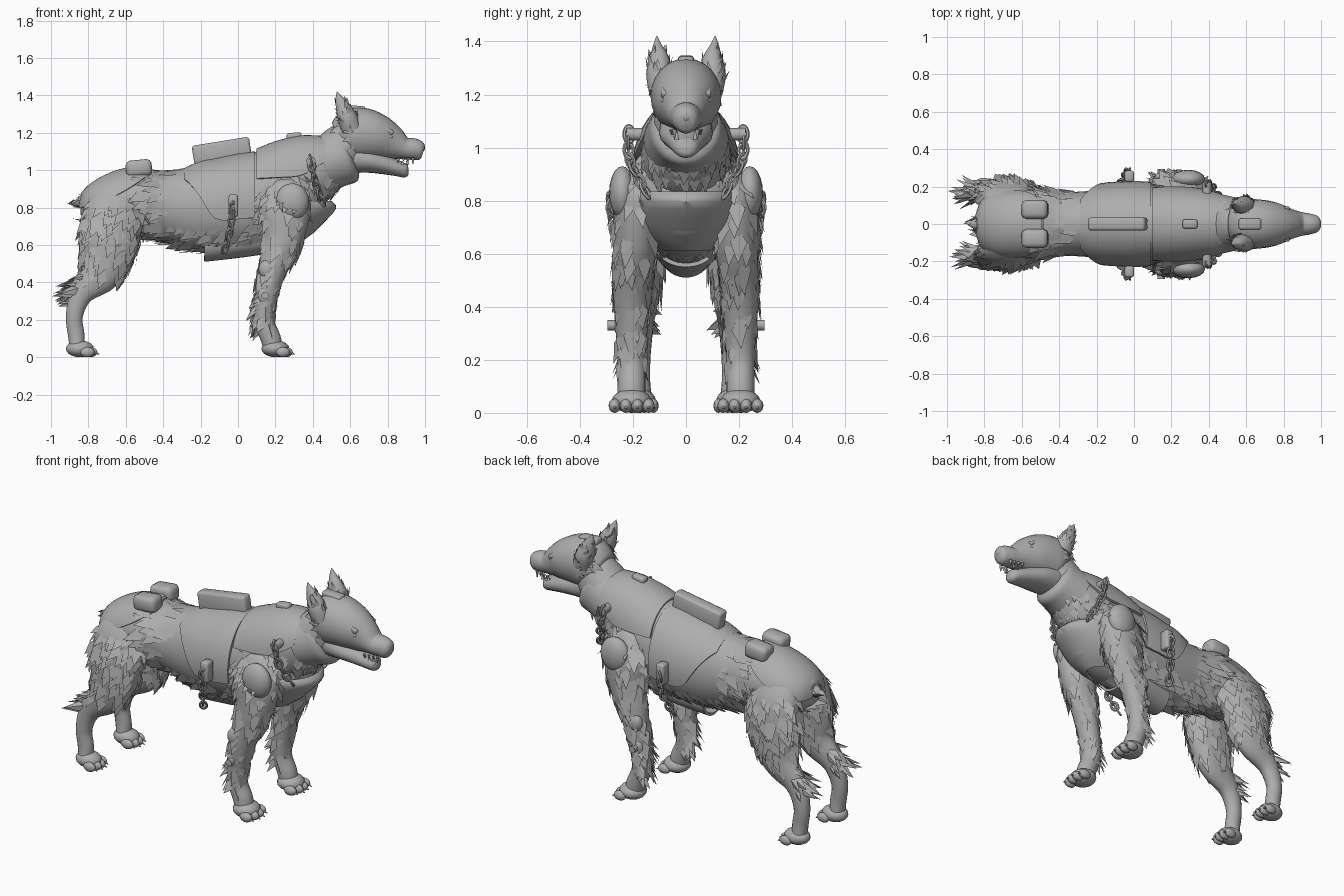
import bpy, bmesh, math, random
from mathutils import Vector, Matrix

random.seed(4)
cube = bpy.data.objects.get("Cube")
if cube:
    bpy.data.objects.remove(cube, do_unlink=True)

grey = bpy.data.materials.new("plain grey")
grey.use_nodes = True
grey.diffuse_color = (0.42, 0.42, 0.42, 1)
grey.node_tree.nodes["Principled BSDF"].inputs["Base Color"].default_value = (0.42, 0.42, 0.42, 1)
SIDES = (("left", 1), ("right", -1))


def finish(bm, name, angle=40):
    """Turn a bmesh into a named, shaded object."""
    mesh = bpy.data.meshes.new(name)
    bm.to_mesh(mesh)
    bm.free()
    mesh.materials.append(grey)
    obj = bpy.data.objects.new(name, mesh)
    bpy.context.collection.objects.link(obj)
    bpy.ops.object.select_all(action='DESELECT')
    obj.select_set(True)
    bpy.context.view_layer.objects.active = obj
    bpy.ops.object.shade_smooth_by_angle(angle=math.radians(angle))
    return obj


def smooth_path(pts, steps=4):
    p = [Vector(q) for q in pts]
    p = [p[0]] + p + [p[-1]]
    out = []
    for a, b, c, d in zip(p, p[1:], p[2:], p[3:]):
        for i in range(steps):
            t = i / steps
            out.append((b * 2 + (c - a) * t + (a * 2 - b * 5 + c * 4 - d) * t * t
                        + (b * 3 - a - c * 3 + d) * t ** 3) * 0.5)
    return out + [p[-1]]


def loft(name, pts, n=20, side=1):
    """Round body along a path of (x, y, z, half width, half height)."""
    path = smooth_path([(x, y * side, z, w, h) for x, y, z, w, h in pts])
    spots = [Vector(q[:3]) for q in path]
    bm = bmesh.new()
    rings = []
    for i, q in enumerate(path):
        t = (spots[min(i + 1, len(path) - 1)] - spots[max(i - 1, 0)]).normalized()
        up = t.cross(Vector((0, 1, 0))).normalized()
        rings.append([bm.verts.new(spots[i] + Vector((0, q[3] * math.cos(a), 0)) + up * q[4] * math.sin(a))
                      for a in (math.tau * k / n for k in range(n))])
    for r, s in zip(rings, rings[1:]):
        for k in range(n):
            bm.faces.new((r[k], r[(k + 1) % n], s[(k + 1) % n], s[k]))
    bm.faces.new(rings[0])
    bm.faces.new(rings[-1])
    bmesh.ops.recalc_face_normals(bm, faces=bm.faces)
    return finish(bm, name, 60)


def shell(name, rows, upright=False, n=24):
    """Curved armour plate from rows of (position, centre, half width, height, arc)."""
    bm = bmesh.new()
    grid = []
    for u, c, w, h, arc in smooth_path(rows, 3):
        line = []
        for k in range(n + 1):
            a = math.radians(arc) * (2 * k / n - 1)
            y, r = w * math.sin(a), c + h * math.cos(a)
            line.append(bm.verts.new((r, y, u) if upright else (u, y, r)))
        grid.append(line)
    for r, s in zip(grid, grid[1:]):
        for k in range(n):
            bm.faces.new((r[k], r[k + 1], s[k + 1], s[k]))
    bmesh.ops.recalc_face_normals(bm, faces=bm.faces)
    bmesh.ops.solidify(bm, geom=bm.faces[:], thickness=0.015)
    bmesh.ops.recalc_face_normals(bm, faces=bm.faces)
    return finish(bm, name)


def ball(name, loc, size):
    bm = bmesh.new()
    bmesh.ops.create_uvsphere(bm, u_segments=16, v_segments=10, radius=1,
                              matrix=Matrix.LocRotScale(Vector(loc), None, Vector(size)))
    return finish(bm, name, 60)


def box(name, loc, size, tilt=0, bevel=0.012):
    bm = bmesh.new()
    bmesh.ops.create_cube(bm, size=1, matrix=Matrix.Diagonal((*size, 1)))
    bmesh.ops.bevel(bm, geom=bm.edges[:], offset=bevel, segments=2, profile=0.5, affect='EDGES')
    bm.transform(Matrix.Translation(loc) @ Matrix.Rotation(tilt, 4, 'Y'))
    return finish(bm, name, 50)


def rod(name, loc, r1, r2, depth, axis='Z', turn=0):
    bm = bmesh.new()
    bmesh.ops.create_cone(bm, cap_ends=True, segments=12, radius1=r1, radius2=r2, depth=depth,
                          matrix=Matrix.Translation(loc) @ Matrix.Rotation(turn, 4, axis))
    return finish(bm, name)


def fur(name, body, count, flow, length, keep=lambda c: True, lift=0.13):
    """Scatter folded pointed tufts that lie along the body."""
    mesh = body.data
    faces = [f for f in mesh.polygons if keep(f.center)]
    bm = bmesh.new()
    for f in random.choices(faces, weights=[f.area for f in faces], k=count):
        corner = mesh.vertices[random.choice(f.vertices)].co
        p = f.center.lerp(corner, random.random())
        n = f.normal
        d = Vector(flow) + Vector([random.uniform(-0.2, 0.2) for _ in range(3)])
        d = d - n * d.dot(n)
        if d.length < 0.2:
            continue
        d.normalize()
        size = length * random.uniform(0.6, 1.25)
        wide = d.cross(n) * size * 0.26
        root = bm.verts.new(p - n * 0.004)
        left = bm.verts.new(p + d * size * 0.35 + wide + n * size * 0.02)
        right = bm.verts.new(p + d * size * 0.35 - wide + n * size * 0.02)
        tip = bm.verts.new(p + d * size + n * size * lift)
        bm.faces.new((root, right, tip))
        bm.faces.new((root, tip, left))
    return finish(bm, name, 50)


def chain(name, pts, count, side):
    """Interlocking oval links along a path."""
    path = smooth_path([(x, y * side, z) for x, y, z in pts], 12)
    for i in range(count):
        k = round(i * (len(path) - 2) / (count - 1))
        q = (path[k + 1] - path[k]).to_track_quat('X', 'Z')
        q = q @ Matrix.Rotation(math.pi / 2 * (i % 2), 3, 'X').to_quaternion()
        bpy.ops.mesh.primitive_torus_add(major_segments=14, minor_segments=6, major_radius=0.018, minor_radius=0.007,
                                         location=path[k], rotation=q.to_euler())
        link = bpy.context.object
        link.name = f"{name}_link_{i + 1}"
        link.scale.x = 1.6
        link.data.materials.append(grey)
        bpy.ops.object.shade_smooth_by_angle()


# Torso, neck and tail
torso = loft("torso", [(-.84, 0, .82, .05, .06), (-.78, 0, .82, .15, .11), (-.65, 0, .83, .18, .16),
                       (-.5, 0, .83, .185, .17), (-.38, 0, .81, .17, .19), (-.2, 0, .8, .18, .23),
                       (0, 0, .82, .2, .25), (.2, 0, .85, .2, .26), (.35, 0, .86, .185, .22),
                       (.42, 0, .87, .13, .15), (.46, 0, .88, .04, .06)], 28)
fur("torso_fur", torso, 420, (-1, 0, -.6), .11,
    lambda c: c.x < .26 and (c.z < .72 or -.5 < c.x < -.3 or (c.x > .1 and c.z < .92)))
fur("chest_fur", torso, 70, (-.3, 0, -1), .09, lambda c: c.x > .3 and c.z > .9)
neck = loft("neck", [(.25, 0, .92, .18, .2), (.4, 0, 1, .165, .18), (.5, 0, 1.06, .14, .14),
                     (.58, 0, 1.13, .12, .13), (.64, 0, 1.16, .1, .1)])
fur("throat_fur", neck, 60, (-.3, 0, -1), .08, lambda c: .88 < c.z < 1 and c.x > .35)
tail = loft("tail", [(-.76, 0, .84, .06, .05), (-.83, 0, .83, .04, .035), (-.89, 0, .82, .005, .005)], 12)
fur("tail_fur", tail, 30, (-1, 0, -.2), .06)

# Head
head = loft("head", [(.53, 0, 1.17, .09, .09), (.6, 0, 1.19, .13, .14), (.68, 0, 1.19, .13, .14),
                     (.76, 0, 1.17, .115, .12), (.83, 0, 1.142, .085, .092), (.89, 0, 1.117, .065, .06),
                     (.94, 0, 1.112, .056, .058), (.975, 0, 1.1, .045, .05), (.99, 0, 1.095, .03, .032)], 24)
fur("cheek_fur", head, 50, (-1, 0, -.3), .06, lambda c: c.x < .64 and abs(c.y) > .07)
loft("lower_jaw", [(.6, 0, 1.07, .1, .09), (.7, 0, 1.05, .1, .065), (.8, 0, 1.025, .075, .05),
                   (.87, 0, 1.004, .055, .04), (.9, 0, .995, .04, .035), (.912, 0, .994, .018, .016)])
ball("nose", (.977, 0, 1.118), (.023, .026, .024))
box("crown_plate", (.62, 0, 1.325), (.12, .06, .04), .05)
for label, s in SIDES:
    ball(f"{label}_eye", (.812, .085 * s, 1.178), (.016, .01, .01))
    box(f"{label}_brow", (.79, .072 * s, 1.218), (.09, .045, .025), .5, .008)
    for i in range(4):
        x, y = .86 + i * .025, (.055 - i * .004) * s
        fang = .035 if i == 3 else .02
        rod(f"{label}_upper_tooth_{i + 1}", (x, y, 1.068 - fang / 2), .002, .009, fang)
        rod(f"{label}_lower_tooth_{i + 1}", (x - .03, y * .8, 1.03 + fang / 2), .009, .002, fang)
    ear = loft(f"{label}_ear", [(.61, .09, 1.21, .05, .055), (.585, .1, 1.28, .05, .052),
                                (.56, .1, 1.34, .036, .04), (.54, .107, 1.385, .017, .02),
                                (.53, .11, 1.42, .002, .002)], 14, s)
    fur(f"{label}_ear_fur", ear, 40, (-.3, 0, 1), .045, lambda c: c.z < 1.36, .25)

# Harness and armour plates
loft("collar", [(.46, 0, 1.03, .16, .15), (.53, 0, 1.055, .145, .145), (.585, 0, 1.075, .13, .145),
                (.605, 0, 1.083, .1, .11)], 28)
shell("saddle_plate", [(-.29, .8, .19, .21, 42), (-.2, .8, .215, .25, 78), (-.12, .8, .225, .265, 103),
                       (0, .81, .23, .28, 105), (.09, .82, .225, .28, 105)])
shell("yoke_plate", [(.1, .9, .2, .215, 75), (.2, .92, .205, .235, 80), (.33, .95, .195, .235, 85),
                     (.42, 1, .175, .185, 85), (.47, 1.02, .16, .16, 80)])
shell("rump_plate", [(-.85, .8, .04, .04, 88), (-.82, .8, .12, .1, 88), (-.75, .81, .172, .145, 82),
                     (-.65, .82, .19, .18, 75), (-.55, .83, .19, .19, 60), (-.48, .83, .18, .185, 40)])
shell("chest_plate", [(.835, .26, .2, .24, 82), (.795, .26, .2, .265, 85), (.71, .24, .18, .21, 85),
                      (.65, .22, .14, .165, 85), (.61, .2, .09, .13, 85)], True)
shell("belly_plate", [(-.18, .61, .1, -.1, 85), (0, .62, .12, -.09, 85), (.14, .64, .12, -.09, 85)])
box("back_ridge", (-.085, 0, 1.09), (.31, .07, .13), -.16, .015)
box("yoke_lug", (.3, 0, 1.18), (.08, .05, .04), -.1)
box("pouch_strap", (-.53, 0, 1.005), (.08, .12, .03), -.1, .008)

for label, s in SIDES:
    # Pouches, pegs and chains
    box(f"{label}_pouch", (-.53, .078 * s, 1.01), (.14, .1, .09), -.1, .025)
    rod(f"{label}_yoke_peg", (.39, .19 * s, 1.05), .024, .024, .07, 'X', math.pi / 2)
    box(f"{label}_saddle_buckle", (-.025, .255 * s, .81), (.05, .06, .12), 0, .012)
    chain(f"{label}_chest_chain", [(.39, .215, 1.05), (.41, .21, .95), (.45, .15, .83)], 7, s)
    chain(f"{label}_side_chain", [(-.03, .285, .8), (-.04, .27, .69), (-.07, .22, .58)], 7, s)

    # Legs
    front = loft(f"{label}_front_leg", [(.24, .14, .95, .05, .07), (.25, .18, .82, .085, .14),
                 (.245, .19, .65, .085, .11), (.2, .2, .52, .075, .085), (.17, .205, .4, .067, .066),
                 (.145, .205, .27, .057, .057), (.145, .205, .18, .053, .053), (.175, .205, .1, .053, .055),
                 (.19, .205, .04, .052, .05)], 18, s)
    hind = loft(f"{label}_hind_leg", [(-.63, .08, .93, .05, .08), (-.65, .125, .82, .085, .15),
                (-.67, .15, .7, .09, .16), (-.69, .16, .57, .08, .145), (-.73, .165, .45, .066, .11),
                (-.835, .17, .34, .05, .064), (-.875, .175, .22, .042, .046), (-.865, .175, .12, .04, .045),
                (-.86, .175, .05, .048, .04)], 18, s)
    fur(f"{label}_front_leg_fur", front, 160, (-.35, 0, -1), .1, lambda c: c.z > .2)
    fur(f"{label}_wrist_fur", front, 22, (-.6, 0, -1), .08, lambda c: .16 < c.z < .36 and c.x < .14, .4)
    fur(f"{label}_hind_leg_fur", hind, 170, (-.5, 0, -1), .105, lambda c: .45 < c.z < .85)
    fur(f"{label}_hock_fur", hind, 20, (-.9, 0, -.4), .085, lambda c: .3 < c.z < .45 and c.x < -.82, .6)
    ball(f"{label}_shoulder_pad", (.29, .24 * s, .83), (.09, .05, .1))
    ball(f"{label}_elbow_pad", (.155, .25 * s, .47), (.045, .03, .05))
    rod(f"{label}_forearm_knob", (.145, .27 * s, .33), .02, .02, .05, 'X', math.pi / 2)
    ball(f"{label}_forearm_pad", (.145, .25 * s, .33), (.04, .02, .045))

    # Paws with toes and claws
    for part, x, y, w in (("front", .2, .205, .085), ("hind", -.845, .175, .07)):
        ball(f"{label}_{part}_paw", (x, y * s, .045), (.075, w * .88, .045))
        for i in range(4):
            ty = (y + (i - 1.5) * w * .5) * s
            tx = x + (.055 if i in (1, 2) else .04)
            ball(f"{label}_{part}_toe_{i + 1}", (tx, ty, .027), (.038, w * .27, .027))
            rod(f"{label}_{part}_claw_{i + 1}", (tx + .035, ty, .02), .009, .002, .03, 'Y', 1.9)
